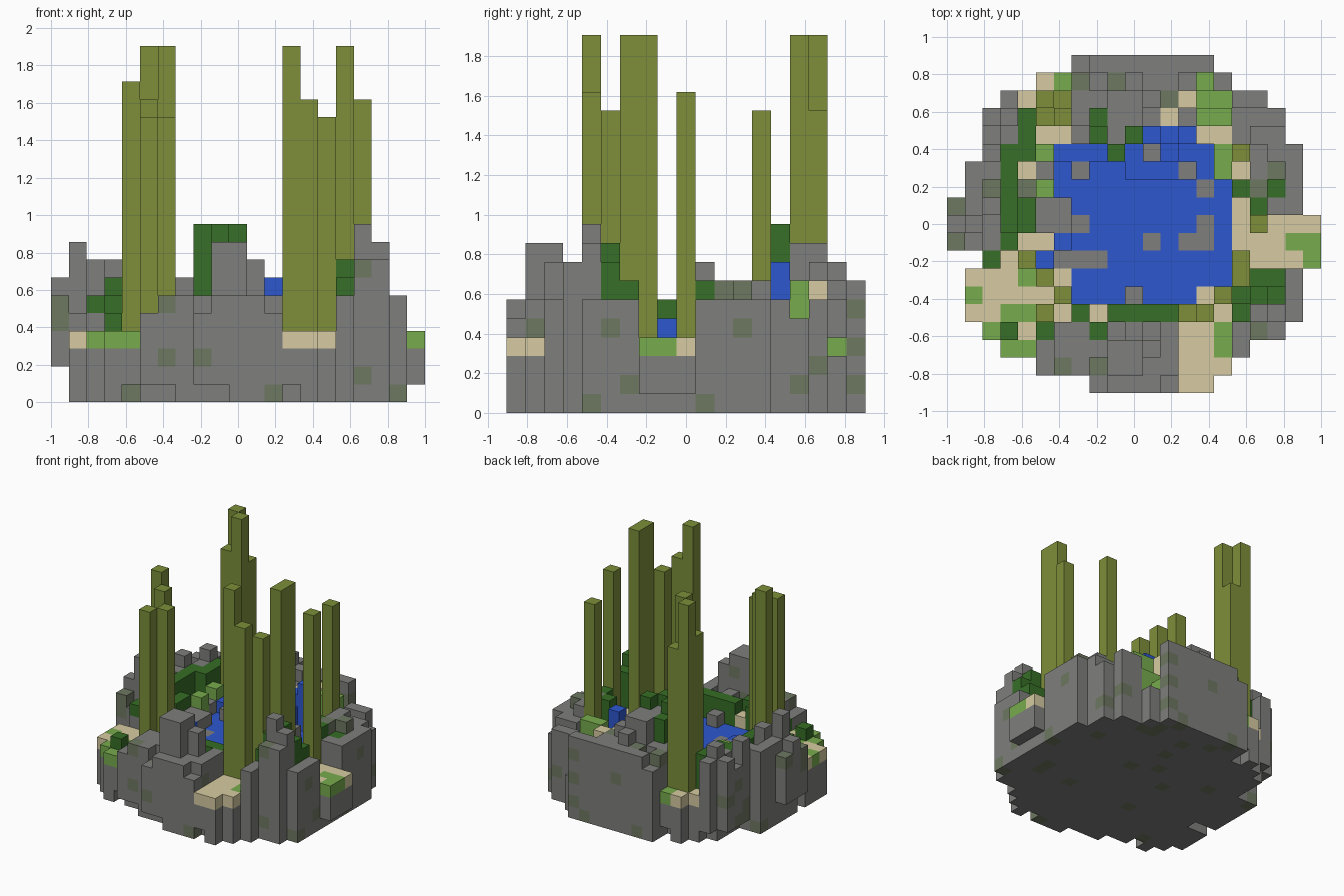
import bpy
import bmesh
import random
from mathutils import Vector

random.seed(4)
U = 2 / 21          # edge of one block
GROUND = 3          # blocks of rock below the basin floor

if "Cube" in bpy.data.objects:
    bpy.data.objects.remove(bpy.data.objects["Cube"], do_unlink=True)


def material(name, rgb):
    mat = bpy.data.materials.new(name)
    mat.use_nodes = True
    mat.diffuse_color = (*rgb, 1)
    mat.node_tree.nodes["Principled BSDF"].inputs["Base Color"].default_value = (*rgb, 1)
    return mat


MATS = {
    "rock": material("grey stone", (.21, .21, .205)),
    "moss": material("mossy stone", (.155, .185, .12)),
    "stalks": material("olive green", (.205, .275, .042)),
    "pool": material("water blue", (.026, .095, .62)),
    "bushes": material("dark green", (.037, .158, .02)),
    "grass": material("light green", (.185, .41, .075)),
    "sand": material("sand", (.68, .6, .36)),
}

# Island outline: first and last block of each row, from back to front
ROWS = [(-3, 4), (-5, 5), (-7, 7), (-8, 8), (-8, 8), (-8, 9), (-9, 9),
        (-9, 9), (-10, 9), (-10, 10), (-10, 10), (-8, 10), (-9, 9), (-9, 9),
        (-9, 9), (-8, 8), (-7, 6), (-5, 5), (-2, 4)]
OUTLINE = {(i, 9 - r) for r, (a, b) in enumerate(ROWS) for i in range(a, b + 1)}
blocks = {}


def fill(part, i0, i1, j0, j1, height, base=GROUND, rough=0):
    """Stack blocks of a part on every island cell in a rectangle."""
    for i in range(i0, i1 + 1):
        for j in range(j0, j1 + 1):
            if (i, j) not in OUTLINE:
                continue
            for k in range(GROUND, 21):
                blocks.pop((i, j, k), None)
            top = height - (rough if random.random() < .3 else 0)
            for k in range(GROUND, base):
                blocks[i, j, k] = "rock"
            for k in range(base, top):
                blocks[i, j, k] = part


def fill_all(part, boxes, **options):
    for box in boxes:
        fill(part, *box, **options)


# Stone base with an overhanging edge
for i, j in OUTLINE:
    edge = any((i + a, j + b) not in OUTLINE for a, b in ((1, 0), (-1, 0), (0, 1), (0, -1)))
    start = 0
    if abs(i) == 10:
        start = 1 if i > 0 else 2
    elif edge and i * j and random.random() < .2:
        start = 1
    for k in range(start, GROUND):
        blocks[i, j, k] = "rock"

# Sandy floor inside and through the gaps in the rim
fill("sand", -10, 10, -9, 9, 4)

# Stone rim
fill_all("rock", [
    (-3, 4, 9, 9, 7), (-3, 3, 6, 8, 7), (-1, 1, 7, 8, 8),                     # back
    (6, 7, 7, 8, 6), (6, 8, 4, 5, 6), (7, 9, 2, 4, 6), (7, 8, 2, 4, 7),       # back left
    (7, 9, 1, 1, 6), (7, 8, -7, -5, 7), (6, 6, -7, -5, 6),                    # left
    (-4, 2, -8, -6, 6), (-2, 2, -9, -9, 6),                                   # front
    (-10, -7, -1, 1, 6), (-9, -7, 1, 5, 7), (-8, -7, 5, 7, 7),                # right
    (-6, -6, 0, 5, 5), (-5, -4, 0, 3, 4),
], rough=1)

# Peaks and even ledges on the rim
fill_all("rock", [
    (-1, 0, 6, 7, 9), (-1, -1, 5, 5, 9), (-3, -3, 5, 5, 6), (6, 8, 6, 6, 5), (5, 5, 8, 8, 3),
    (9, 9, -5, -3, 6), (7, 8, -6, -6, 8), (7, 7, -5, -5, 10), (8, 8, -5, -5, 9),
    (-1, 0, -8, -7, 9), (1, 1, -7, -7, 8), (-5, -5, -8, -6, 5),
    (-9, -9, 0, 0, 9), (-8, -8, 4, 4, 8), (-7, -7, 6, 6, 8), (-8, -8, 1, 1, 8),
    (-10, -10, 0, 0, 7), (-10, -10, 1, 1, 6),
])

# Pool with a stepped fall at the back
fill_all("pool", [
    (-4, 5, -2, 4, 4), (-3, 4, -3, -3, 4), (-3, -1, -4, -4, 4), (1, 3, -4, -4, 4),
    (5, 5, -3, 2, 4), (-5, -5, -2, -2, 5), (-4, -4, -1, -1, 5), (-4, -2, 4, 4, 5),
    (0, 2, 3, 4, 5), (1, 1, 5, 5, 8), (2, 2, 5, 5, 7), (3, 3, 5, 5, 8), (1, 2, 4, 4, 6),
])

# Stones in the water
fill_all("rock", [
    (-3, -3, 3, 3, 5), (1, 1, 4, 4, 7), (3, 3, 3, 3, 5), (4, 4, 2, 2, 4),
    (1, 1, -1, -1, 4), (3, 3, -1, -1, 4), (4, 4, 0, 0, 4), (4, 4, -1, -1, 4),
    (-4, -4, 0, 1, 5), (-3, -3, 0, 0, 4), (-3, -2, -2, -2, 4), (0, 0, -4, -4, 5),
    (-5, -5, 0, 3, 5), (-4, -4, -2, -2, 4),
])

# Dark green bushes around the water
fill_all("bushes", [
    (-2, -2, 5, 5, 10), (0, 0, 5, 5, 10), (-1, -1, 4, 4, 10), (-2, -2, 6, 6, 9),
    (-7, -7, 0, 4, 7), (-7, -7, -1, -1, 6), (-6, -6, 0, 1, 6), (-6, -6, 4, 6, 7),
    (-1, 3, -5, -5, 6), (-3, -3, -5, -5, 6), (-2, -2, -6, -6, 6),
    (6, 6, -4, -4, 8), (7, 7, -4, -4, 9), (8, 8, -4, -4, 8), (7, 8, -3, -3, 7),
    (6, 6, -5, -5, 7), (6, 6, 1, 2, 7), (7, 7, 1, 1, 7), (8, 8, 2, 2, 6),
    (-5, -5, -6, -6, 5), (-7, -7, -6, -6, 5),
])
fill("bushes", -8, -8, -2, -2, 6, base=5)

# Light green tufts and turf
fill_all("grass", [(4, 5, 6, 6, 7), (4, 5, 7, 7, 5), (-5, -5, 4, 4, 6),
                   (5, 5, 3, 4, 5), (-5, -5, 2, 2, 6), (7, 7, 0, 0, 5)])
fill_all("grass", [(9, 10, -1, -1, 4), (10, 10, -2, -2, 4), (5, 5, -7, -6, 4),
                   (-7, -6, -7, -7, 4), (-8, -8, -6, -6, 4), (-7, -7, -5, -5, 4),
                   (-9, -9, -4, -4, 4), (-6, -6, -3, -3, 4), (-6, -6, -5, -5, 4),
                   (4, 4, 8, 8, 4), (-4, -4, 8, 8, 4)])

# Sand banks
fill_all("sand", [(3, 4, -9, -9, 4), (3, 4, -8, -6, 4), (6, 6, -1, 1, 4), (-5, -4, 5, 5, 5),
                  (3, 3, 7, 7, 7), (2, 2, 6, 6, 7), (4, 5, 5, 5, 5), (-6, -6, 3, 3, 5),
                  (-6, -6, 7, 7, 4), (-5, -5, 8, 8, 4), (-2, -2, -5, -5, 5)])

# Tall stalks
for i, j, height in [(-5, 7, 20), (-4, 7, 16), (-5, 6, 17), (-4, 6, 20),
                     (-6, -2, 18), (-5, -3, 17), (-4, -4, 16), (-5, -5, 16),
                     (3, -5, 20), (4, -5, 17), (5, -4, 16), (6, -3, 20),
                     (6, -2, 20), (7, 0, 17), (6, 4, 16)]:
    fill("stalks", i, i, j, j, height, base=4)

# Mossy patches
moss = {cell for cell in sorted(blocks) if blocks[cell] == "rock" and random.random() < .08}

# The two edge directions of a block face for each outward direction
AXES = [(Vector((1, 0, 0)), Vector((0, 1, 0)), Vector((0, 0, 1))),
        (Vector((0, 1, 0)), Vector((0, 0, 1)), Vector((1, 0, 0))),
        (Vector((0, 0, 1)), Vector((1, 0, 0)), Vector((0, 1, 0)))]


def build(part, name):
    """Make one object from the exposed block faces of a part."""
    mesh = bpy.data.meshes.new(name)
    mesh.materials.append(MATS[part])
    if part == "rock":
        mesh.materials.append(MATS["moss"])
    bm = bmesh.new()
    for cell, owner in blocks.items():
        if owner != part:
            continue
        centre = Vector(cell) + Vector((0, 0, .5))
        for n, a, b in AXES:
            for s in (1, -1):
                if tuple(int(c) for c in Vector(cell) + n * s) in blocks:
                    continue
                corners = [(-1, -1), (1, -1), (1, 1), (-1, 1)][::s]
                face = bm.faces.new([bm.verts.new((centre + (n * s + a * p + b * q) / 2) * U)
                                     for p, q in corners])
                face.material_index = int(cell in moss)
    bmesh.ops.remove_doubles(bm, verts=bm.verts, dist=.001)
    bm.to_mesh(mesh)
    bm.free()
    bpy.context.collection.objects.link(bpy.data.objects.new(name, mesh))


for part, name in [("rock", "stone_island"), ("sand", "sand_banks"), ("pool", "water_pool"),
                   ("bushes", "dark_bushes"), ("grass", "light_grass"), ("stalks", "tall_stalks")]:
    build(part, name)
